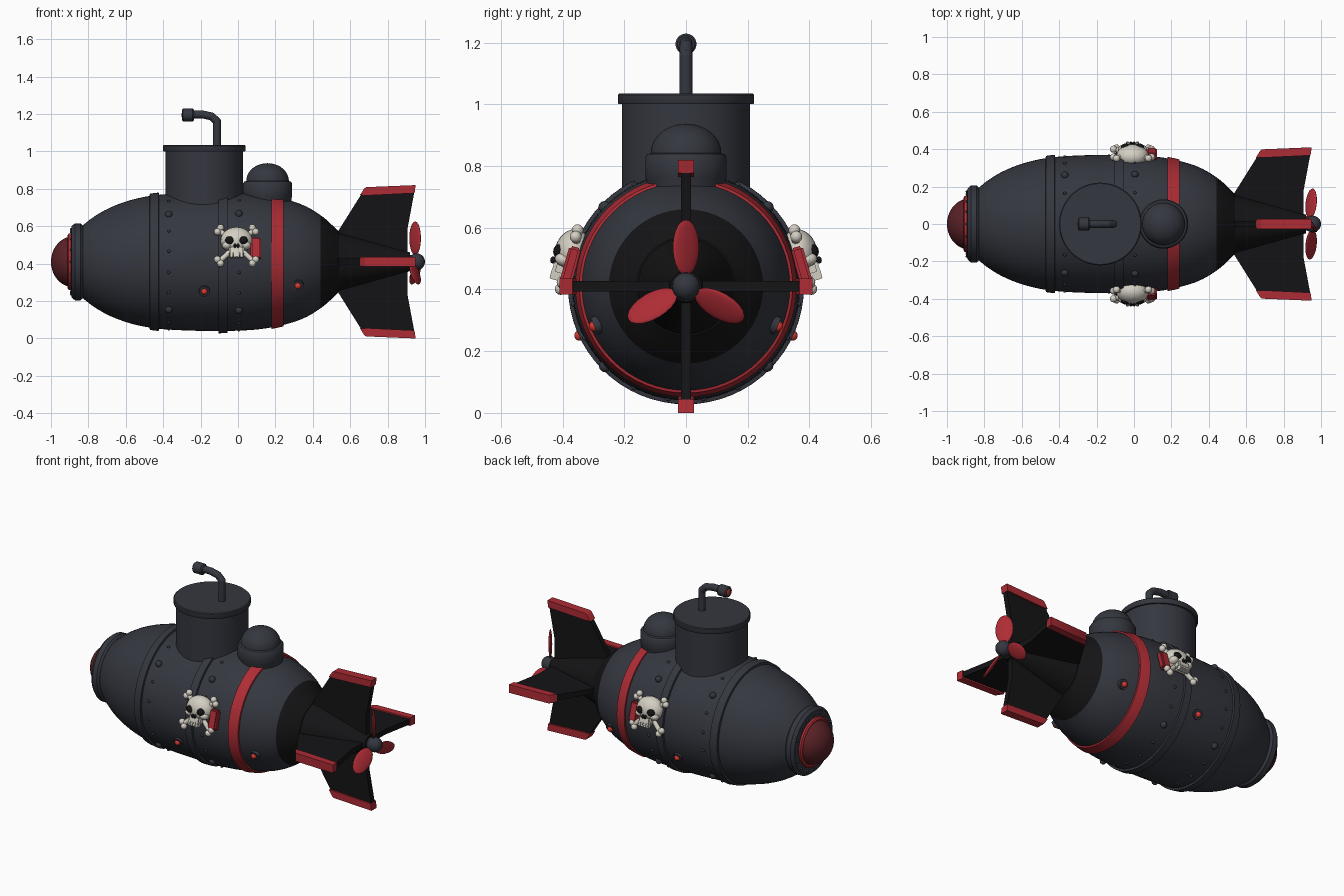
import bpy, bmesh
from math import pi, sin, cos, sqrt, radians
from mathutils import Matrix, Vector

if "Cube" in bpy.data.objects:
    bpy.data.objects.remove(bpy.data.objects["Cube"])

T, R = Matrix.Translation, Matrix.Rotation
I = Matrix.Identity(4)
AX = T((0, 0, .41))                    # hull axis height
XREV = AX @ R(pi / 2, 4, 'Y')          # lathe axis along +x


def mat(name, *c):
    m = bpy.data.materials.new(name)
    m.diffuse_color = (*c, 1)
    m.use_nodes = True
    m.node_tree.nodes["Principled BSDF"].inputs["Base Color"].default_value = m.diffuse_color
    return m


HULL = mat("dark_steel", .035, .038, .05)
BLACK = mat("black", .007, .007, .008)
RED = mat("red", .42, .025, .035)
MAROON = mat("maroon", .1, .015, .02)
LAMP = mat("lamp_red", .7, .04, .03)
BONE = mat("bone", .65, .62, .54)


def finish(name, bm, m, mirror=False):
    bmesh.ops.recalc_face_normals(bm, faces=bm.faces[:])
    for f in bm.faces:
        f.smooth = True
    for e in bm.edges:
        e.smooth = e.calc_face_angle(0) < radians(35)
    me = bpy.data.meshes.new(name)
    bm.to_mesh(me)
    bm.free()
    me.materials.append(m)
    ob = bpy.data.objects.new(name, me)
    bpy.context.collection.objects.link(ob)
    if mirror:
        mod = ob.modifiers.new("mirror", 'MIRROR')
        mod.use_axis = (False, True, False)
        mod.use_mirror_merge = False


def ball(bm, loc, s, M=I, seg=20):
    bmesh.ops.create_uvsphere(bm, u_segments=seg, v_segments=max(6, seg // 2), radius=1,
                              matrix=M @ T(loc) @ Matrix.Diagonal((*s, 1)))


def rod(bm, a, b, r, M=I, seg=20):
    a, b = Vector(a), Vector(b)
    q = (b - a).to_track_quat('Z', 'Y').to_matrix().to_4x4()
    bmesh.ops.create_cone(bm, cap_ends=True, segments=seg, radius1=r, radius2=r,
                          depth=(b - a).length, matrix=M @ T((a + b) / 2) @ q)


def box(bm, loc, s, M=I):
    g = bmesh.ops.create_cube(bm, size=1, matrix=M @ T(loc) @ Matrix.Diagonal((*s, 1)))
    edges = list({e for v in g['verts'] for e in v.link_edges})
    bmesh.ops.bevel(bm, geom=edges, offset=min(s) * .2, segments=2, affect='EDGES')


def lathe(bm, prof, M=XREV, seg=64):
    """prof: (height along axis, radius)"""
    vs = [bm.verts.new(M @ Vector((r, 0, h))) for h, r in prof]
    es = [bm.edges.new(p) for p in zip(vs, vs[1:])]
    bmesh.ops.spin(bm, geom=vs + es, cent=M.translation, axis=M.to_3x3() @ Vector((0, 0, 1)),
                   angle=2 * pi, steps=seg)
    bmesh.ops.remove_doubles(bm, verts=bm.verts[:], dist=1e-5)


def prism(bm, pts, t, M):
    f = bm.faces.new([bm.verts.new(M @ Vector((x, -t / 2, z))) for x, z in pts])
    g = bmesh.ops.extrude_face_region(bm, geom=[f])
    bmesh.ops.translate(bm, verts=[v for v in g['geom'] if isinstance(v, bmesh.types.BMVert)],
                        vec=M.to_3x3() @ Vector((0, t, 0)))


# hull outline, smoothly interpolated
K = [(-.86, .165), (-.8, .22), (-.7, .282), (-.58, .328), (-.45, .355), (-.28, .367), (-.08, .37),
     (.1, .362), (.24, .338), (.36, .298), (.46, .235), (.54, .16)]


def hull_r(x):
    i = max(j for j in range(len(K) - 1) if j == 0 or K[j][0] <= x)
    s = lambda j: ((K[min(j + 1, 11)][1] - K[max(j - 1, 0)][1]) /
                   (K[min(j + 1, 11)][0] - K[max(j - 1, 0)][0]))
    (x0, a), (x1, b) = K[i], K[i + 1]
    h, t = x1 - x0, (x - x0) / (x1 - x0)
    return (a * (1 + 2 * t) * (1 - t)**2 + s(i) * h * t * (1 - t)**2
            + b * t * t * (3 - 2 * t) + s(i + 1) * h * t * t * (t - 1))


def span(a, b, n, off=0):
    return [(x, hull_r(x) + off) for x in (a + (b - a) * i / n for i in range(n + 1))]


def on_hull(x, ang, off=0):
    r = hull_r(x) + off
    return Vector((x, r * cos(ang), .41 + r * sin(ang)))


# hull shell, black tail section and tail cone
bm = bmesh.new()
lathe(bm, [(-.86, 0)] + span(-.86, .44, 36))
finish("hull", bm, HULL)
bm = bmesh.new()
lathe(bm, span(.44, .54, 6) + [(.54, .155), (.92, .05), (.92, 0)])
finish("tail_cone", bm, BLACK)

# hull bands
for name, a, b, off, m in (("front_band", -.475, -.42, .012, HULL), ("middle_band", -.107, -.053, .012, HULL),
                           ("red_band", .176, .246, .008, RED)):
    bm = bmesh.new()
    lathe(bm, [(a, hull_r(a) - .01)] + span(a + .004, b - .004, 4, off) + [(b, hull_r(b) - .01)])
    finish(name, bm, m)

# nose ring, red rim, window dome, ring rivets
bm = bmesh.new()
lathe(bm, [(-.83, .15), (-.83, .195), (-.842, .206), (-.872, .206), (-.89, .19), (-.895, .145), (-.87, .13)])
finish("nose_ring", bm, HULL)
bm = bmesh.new()
lathe(bm, [(-.88, .155), (-.905, .15), (-.912, .14), (-.905, .125), (-.88, .12)])
finish("nose_rim", bm, RED)
bm = bmesh.new()
lathe(bm, [(-.88 - .12 * sin(i * pi / 20), .136 * cos(i * pi / 20)) for i in range(11)])
finish("nose_window", bm, MAROON)
bm = bmesh.new()
for i in range(16):
    a = i * pi / 8
    ball(bm, (-.892, .173 * cos(a), .41 + .173 * sin(a)), (.008,) * 3, seg=10)
finish("nose_rivets", bm, HULL)

# hull rivets: small rows and larger bolts
bm = bmesh.new()
for x in (-.37, .005):
    for i in range(20):
        ball(bm, on_hull(x, (i + .5) * pi / 10), (.009,) * 3, seg=10)
    for a in (.77, 2.37, 3.92, 5.51):
        ball(bm, on_hull(x, a), (.02, .02, .02), seg=12)
finish("hull_rivets", bm, HULL)

# round hull lamps, both sides
base, bulb = bmesh.new(), bmesh.new()
for x, dz in ((-.18, -.155), (.32, -.125)):
    r = hull_r(x)
    p = Vector((x, -sqrt(r * r - dz * dz), .41 + dz))
    n = Vector((0, p.y, dz)).normalized()
    rod(base, p - n * .02, p + n * .01, .03)
    ball(bulb, p + n * .01, (.017,) * 3)
finish("lamp_bases", base, HULL, True)
finish("lamp_bulbs", bulb, LAMP, True)

# conning tower
TOWER = T((-.18, 0, 0)) @ Matrix.Diagonal((1, .585, 1, 1))
bm = bmesh.new()
lathe(bm, [(.7, .208), (1.0, .208), (1.0, .218), (1.005, .221), (1.03, .221), (1.035, .216), (1.035, 0)], TOWER)
finish("tower", bm, HULL)
base, bulb = bmesh.new(), bmesh.new()
for x in (-.26, -.16, -.06):
    y = -.122 * sqrt(1 - ((x + .18) / .208)**2)
    rod(base, (x, y + .02, .915), (x, y - .006, .915), .024)
    ball(bulb, (x, y - .004, .915), (.017, .012, .017))
finish("tower_lamp_bases", base, HULL, True)
finish("tower_lamps", bulb, LAMP, True)

# periscope
bm = bmesh.new()
path = [(-.112, 0, 1.02), (-.112, 0, 1.16), (-.14, 0, 1.187), (-.19, 0, 1.198), (-.25, 0, 1.198)]
for a, b in zip(path, path[1:]):
    rod(bm, a, b, .021)
    ball(bm, b, (.021,) * 3)
lathe(bm, [(-.235, 0), (-.235, .028), (-.242, .034), (-.293, .034), (-.3, .028), (-.3, .022)],
      T((0, 0, 1.195)) @ R(pi / 2, 4, 'Y'), 24)
finish("periscope", bm, HULL)
bm = bmesh.new()
ball(bm, (-.292, 0, 1.195), (.01, .024, .024))
finish("periscope_lens", bm, LAMP)

# rear dome hatch
bm = bmesh.new()
lathe(bm, [(.68, .128), (.752, .128), (.76, .132), (.828, .132), (.838, .125), (.842, .114)]
      + [(.842 + .095 * sin(i * pi / 20), .114 * cos(i * pi / 20)) for i in range(1, 11)], T((.158, 0, 0)), 48)
finish("dome_hatch", bm, HULL)

# four tail fins with red tips
fin, tip = bmesh.new(), bmesh.new()
for i in range(4):
    M = AX @ R(i * pi / 2, 4, 'X')
    prism(fin, [(.53, .03), (.53, .155), (.665, .37), (.945, .385), (.905, .17), (.905, .03)], .034, M)
    prism(tip, [(.652, .356), (.675, .392), (.685, .399), (.95, .41), (.944, .367), (.7, .355)], .052, M)
finish("tail_fins", fin, BLACK)
finish("fin_tips", tip, RED)

# propeller
bm = bmesh.new()
for i in range(3):
    ball(bm, (0, 0, 0), (.011, .052, .09), T((.947, 0, .41)) @ R(i * 2 * pi / 3, 4, 'X')
         @ T((0, 0, .126)) @ R(radians(35), 4, 'Z'))
finish("propeller_blades", bm, RED)
bm = bmesh.new()
ball(bm, (.955, 0, .41), (.045,) * 3)
rod(bm, (.88, 0, .41), (.95, 0, .41), .035)
finish("propeller_hub", bm, HULL)

# skull and crossed bones on each side, tilted to the hull
S = T((-.008, -.372, .505)) @ R(radians(-16), 4, 'X')
bm = bmesh.new()
ball(bm, (0, 0, .02), (.085, .058, .072), S, 28)
box(bm, (0, -.018, -.045), (.082, .06, .05), S)
for i in range(4):
    box(bm, (-.027 + .018 * i, -.034, -.07), (.016, .03, .032), S)
for s in (-1, 1):
    ball(bm, (s * .05, -.02, -.015), (.027, .03, .022), S)
    rod(bm, (-s * .09, 0, .075), (s * .09, 0, -.095), .014, S)
    for e, z in ((1, .075), (-1, -.095)):
        ball(bm, (s * .102, -.004, z - .008 * e), (.019,) * 3, S)
        ball(bm, (s * .085, -.004, z + .014 * e), (.019,) * 3, S)
finish("skull_and_bones", bm, BONE, True)
bm = bmesh.new()
for s in (-1, 1):
    ball(bm, (s * .036, -.045, .008), (.025, .017, .022), S @ R(0, 4, 'Y'))
    ball(bm, (s * .008, -.053, -.025), (.007, .01, .012), S)
finish("skull_sockets", bm, BLACK, True)

# red tab beside the skull
bm = bmesh.new()
box(bm, (.103, .005, -.025), (.055, .04, .12), S)
finish("red_tab", bm, RED, True)
